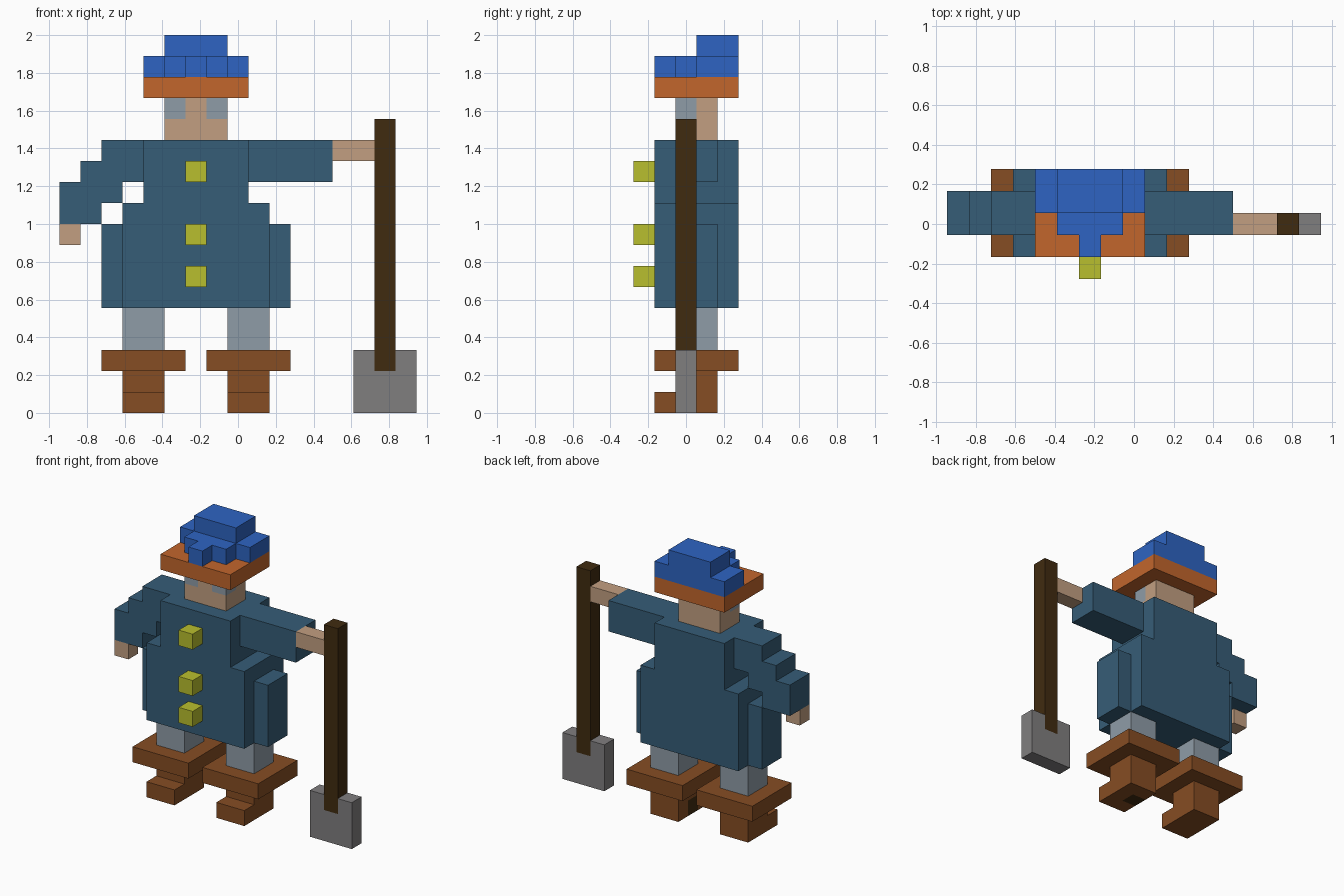
import bpy, bmesh

cube = bpy.data.objects.get("Cube")
if cube:
    bpy.data.objects.remove(cube, do_unlink=True)

U = 2 / 18  # one block


def linear(c):
    c /= 255
    return c / 12.92 if c <= 0.04045 else ((c + 0.055) / 1.055) ** 2.4


def material(name, rgb):
    col = (*[linear(c) for c in rgb], 1)
    m = bpy.data.materials.new(name)
    m.use_nodes = True
    m.diffuse_color = col
    bsdf = m.node_tree.nodes["Principled BSDF"]
    bsdf.inputs["Base Color"].default_value = col
    bsdf.inputs["Roughness"].default_value = 0.9
    return m


TEAL = material("teal coat", (54, 93, 119))
BLUE = material("blue hat", (46, 100, 194))
ORANGE = material("orange brim", (194, 102, 44))
BROWN = material("brown leather", (134, 77, 35))
SKIN = material("skin", (194, 159, 129))
GREY = material("pale grey", (143, 156, 167))
WOOD = material("dark wood", (64, 43, 16))
STEEL = material("steel", (128, 126, 127))
YELLOW = material("yellow buttons", (185, 191, 46))


def part(name, mat, *boxes):
    """Boxes given in block units as (x0, x1, y0, y1, z0, z1)."""
    bm = bmesh.new()
    for x0, x1, y0, y1, z0, z1 in boxes:
        verts = bmesh.ops.create_cube(bm, size=1)["verts"]
        for v in verts:
            v.co.x = ((x1 if v.co.x > 0 else x0) - 8.5) * U
            v.co.y = ((y1 if v.co.y > 0 else y0) - 2.5) * U
            v.co.z = (z1 if v.co.z > 0 else z0) * U
    me = bpy.data.meshes.new(name)
    bm.to_mesh(me)
    bm.free()
    me.materials.append(mat)
    ob = bpy.data.objects.new(name, me)
    bpy.context.collection.objects.link(ob)
    return ob


def pair(name, mat, *boxes):
    """Same part on both sides of the body's centre line (x = 6.5 blocks)."""
    part("right_" + name, mat, *boxes)
    part("left_" + name, mat, *[(13 - b[1], 13 - b[0], *b[2:]) for b in boxes])


# Legs and boots
pair("leg", GREY, (3, 5, 2, 4, 3, 5))
pair("boot_cuff", BROWN, (2, 6, 1, 5, 2, 3))
pair("boot_ankle", BROWN, (3, 5, 2, 4, 1, 2))
part("right_boot_foot", BROWN, (3, 5, 1, 4, 0, 1))
part("left_boot_foot", BROWN, (8, 10, 1, 2, 0, 1), (9, 10, 2, 3, 0, 1), (8, 10, 3, 4, 0, 1))
part("left_boot_patch", WOOD, (8, 9, 2, 3, 0, 1))

# Coat with flared skirt
part("coat_body", TEAL, (4, 9, 1, 5, 10, 13), (3, 10, 1, 5, 5, 10))
pair("coat_side", TEAL, (2, 3, 2, 4, 5, 9))
for i, z in enumerate((6, 8, 11)):
    part(f"button_{i + 1}", YELLOW, (6, 7, 0, 1, z, z + 1))

# Bent right arm, stepped down to the hand
part("right_sleeve", TEAL, (2, 4, 2, 4, 12, 13), (1, 4, 2, 4, 11, 12),
     (0, 3, 2, 4, 10, 11), (0, 2, 2, 4, 9, 10))
part("right_hand", SKIN, (0, 1, 2, 3, 8, 9))

# Straight left arm holding the shovel
part("left_sleeve", TEAL, (9, 13, 2, 4, 11, 13))
part("left_hand", SKIN, (13, 15, 2, 3, 12, 13))
part("shovel_shaft", WOOD, (15, 16, 2, 3, 2, 14))
part("shovel_blade", STEEL, (14, 17, 2, 3, 0, 2), (14, 15, 2, 3, 2, 3), (16, 17, 2, 3, 2, 3))

# Head with eyes set into the front corners
part("head", SKIN, (5, 8, 2, 4, 13, 14), (5, 8, 3, 4, 14, 15), (6, 7, 2, 3, 14, 15))
pair("eye", GREY, (5, 6, 2, 3, 14, 15))

# Hat
part("hat_brim", ORANGE, (4, 9, 1, 5, 15, 16))
part("hat_crown", BLUE, (4, 9, 3, 5, 16, 17), (5, 8, 2, 3, 16, 17),
     (6, 7, 1, 2, 16, 17), (5, 8, 3, 5, 17, 18))
